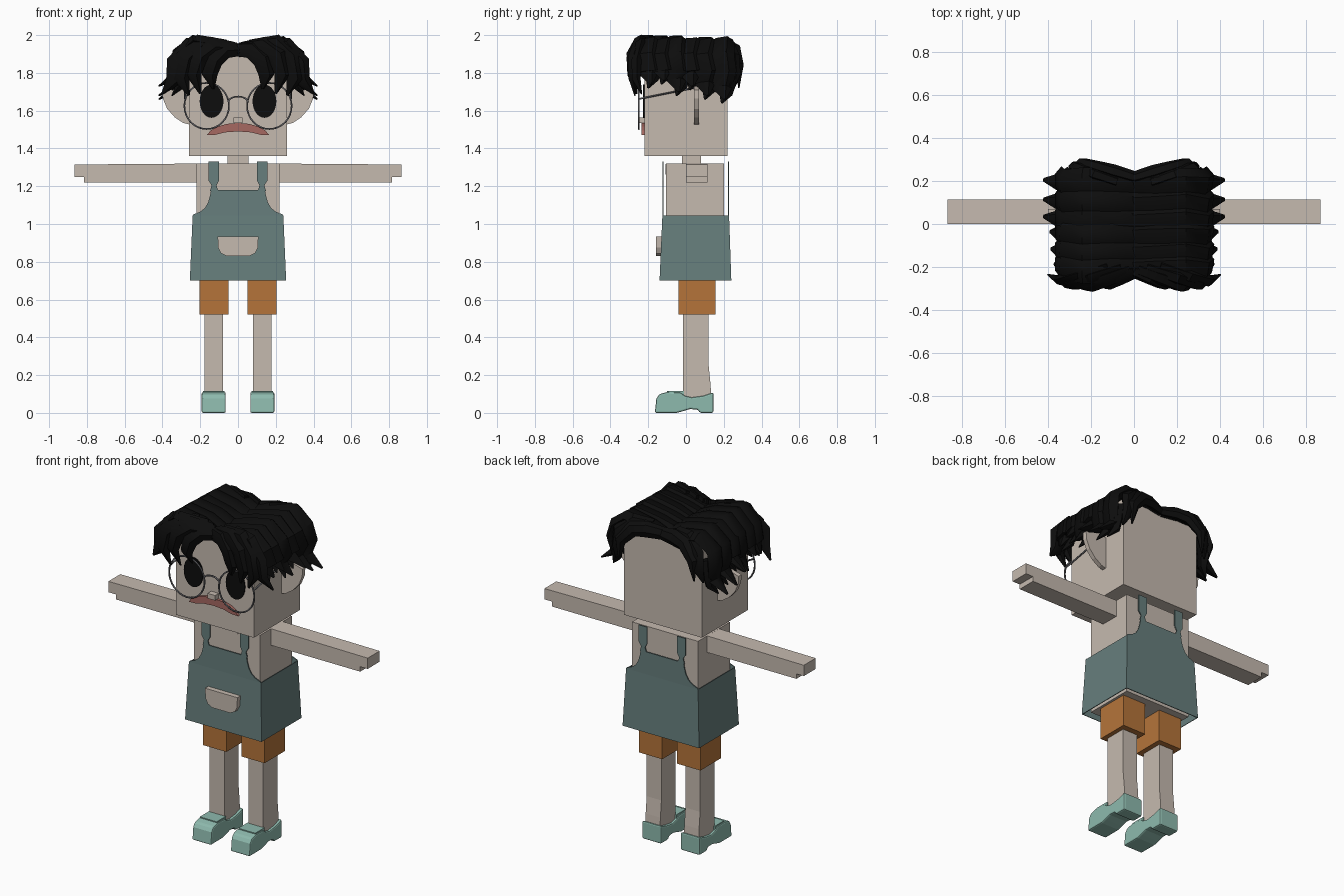
import bpy, bmesh, math, random
from mathutils import Vector

random.seed(4)
cube = bpy.data.objects.get("Cube")
if cube:
    bpy.data.objects.remove(cube, do_unlink=True)


def material(name, r, g, b):
    m = bpy.data.materials.new(name)
    m.use_nodes = True
    m.diffuse_color = (r, g, b, 1)
    bsdf = next(n for n in m.node_tree.nodes if n.type == 'BSDF_PRINCIPLED')
    bsdf.inputs["Base Color"].default_value = (r, g, b, 1)
    return m


SKIN = material("skin", .56, .49, .43)
TEAL = material("apron teal", .135, .21, .205)
ORANGE = material("shorts orange", .46, .175, .042)
MINT = material("shoe mint", .27, .49, .42)
BLACK = material("hair black", .004, .004, .004)
GREY = material("wire grey", .11, .11, .12)
ROSE = material("mouth rose", .38, .14, .12)


def finish(name, bm, mat, smooth=False):
    bmesh.ops.recalc_face_normals(bm, faces=bm.faces)
    me = bpy.data.meshes.new(name)
    bm.to_mesh(me)
    bm.free()
    me.materials.append(mat)
    ob = bpy.data.objects.new(name, me)
    bpy.context.collection.objects.link(ob)
    if smooth:
        bpy.ops.object.select_all(action='DESELECT')
        ob.select_set(True)
        bpy.context.view_layer.objects.active = ob
        bpy.ops.object.shade_smooth_by_angle(angle=math.radians(40))
    return ob


def box(name, x, y, z, mat):
    pts = [(x[0], z[0]), (x[1], z[0]), (x[1], z[1]), (x[0], z[1])]
    return prism(name, pts, 'y', y[0], y[1], mat)


def prism(name, pts, axis, a, b, mat, smooth=False):
    """Extrude an outline: (x, z) along y, or (y, z) along x."""
    bm = bmesh.new()
    rings = []
    for t in (a, b):
        rings.append([bm.verts.new((p, t, q) if axis == 'y' else (t, p, q))
                      for p, q in pts])
    bm.faces.new(rings[0])
    bm.faces.new(rings[1][::-1])
    n = len(pts)
    for i in range(n):
        j = (i + 1) % n
        bm.faces.new((rings[0][i], rings[1][i], rings[1][j], rings[0][j]))
    return finish(name, bm, mat, smooth)


def mirrored(half):
    return half + [(-x, z) for x, z in reversed(half) if abs(x) > 1e-6]


def ellipse(cx, cz, rx, rz, n=32, start=0, sweep=2 * math.pi):
    return [(cx + rx * math.cos(start + sweep * i / n),
             cz + rz * math.sin(start + sweep * i / n)) for i in range(n)]


def wire(name, pts, closed=False, radius=.005):
    cu = bpy.data.curves.new(name, 'CURVE')
    cu.dimensions = '3D'
    cu.bevel_depth = radius
    cu.bevel_resolution = 1
    sp = cu.splines.new('POLY')
    sp.points.add(len(pts) - 1)
    for p, co in zip(sp.points, pts):
        p.co = (*co, 1)
    sp.use_cyclic_u = closed
    cu.materials.append(GREY)
    ob = bpy.data.objects.new(name, cu)
    bpy.context.collection.objects.link(ob)


def lock(bm, path, across, width, thick):
    """Sweep a flattened six-sided strand along a path, tapering to a tip."""
    path = [Vector(p) for p in path]
    last = len(path) - 1
    rings = []
    for i, p in enumerate(path):
        t = (path[min(i + 1, last)] - path[max(i - 1, 0)]).normalized()
        w = Vector(across)
        w = (w - t * w.dot(t)).normalized()
        n = t.cross(w)
        k = .12 if i == last else (.8 if i in (0, last - 1) else 1)
        rings.append([bm.verts.new(p + w * width * k * a + n * thick * k * b)
                      for a, b in ((1, 0), (.4, 1), (-.5, .7),
                                   (-1, 0), (-.4, -.8), (.5, -.8))])
    for r, s in zip(rings, rings[1:]):
        for i in range(6):
            j = (i + 1) % 6
            bm.faces.new((r[i], r[j], s[j], s[i]))
    bm.faces.new(rings[0])
    bm.faces.new(rings[-1][::-1])


# Head, neck and torso
box("head", (-.26, .26), (-.22, .22), (1.36, 1.9), SKIN)
box("neck", (-.055, .055), (-.02, .08), (1.31, 1.37), SKIN)
box("torso", (-.22, .22), (-.105, .2), (.71, 1.32), SKIN)
prism("neckline", ellipse(0, 1.318, .085, .055, 16, math.pi, math.pi) + [(.085, 1.318)],
      'y', -.109, -.104, SKIN)

# Apron: open tapered skirt with a bib and straps at front and back
bm = bmesh.new()
rings = [[bm.verts.new((x, y, z)) for x, y in ((-w, f), (w, f), (w, b), (-w, b))]
         for w, f, b, z in ((.255, -.14, .24, .7), (.24, -.125, .228, 1.045))]
for i in range(4):
    j = (i + 1) % 4
    bm.faces.new((rings[0][i], rings[0][j], rings[1][j], rings[1][i]))
skirt = finish("apron_skirt", bm, TEAL)
shell = skirt.modifiers.new("thickness", 'SOLIDIFY')
shell.thickness = .006
shell.offset = -1

bib = [(.24, 1.04), (.237, 1.05), (.2, 1.065), (.175, 1.085),
       (.158, 1.115), (.148, 1.15), (.143, 1.18)]
strap = [(.1, 1.33), (.156, 1.33), (.156, 1.23), (.14, 1.205), (.148, 1.175),
         (.105, 1.175), (.114, 1.205), (.1, 1.23)]
for side, y in (("front", -.125), ("back", .222)):
    prism(side + "_bib", mirrored(bib), 'y', y, y + .006, TEAL)
    for s, label in ((1, "left"), (-1, "right")):
        prism(f"{side}_strap_{label}", [(s * x, z) for x, z in strap],
              'y', y, y + .006, TEAL)

pocket = [(0, .83), (.06, .83), (.09, .845), (.105, .875), (.108, .935)]
prism("pocket", mirrored(pocket), 'y', -.16, -.125, SKIN)

# Limbs, shoes, ears, eyes and lenses for both sides
shoe = [(-.165, 0), (-.05, 0), (-.02, .008), (.02, .02), (.06, .018), (.075, 0),
        (.145, 0), (.145, .108), (.09, .09), (.03, .082), (-.005, .09),
        (-.03, .108), (-.1, .11), (-.14, .1), (-.157, .075)]
arm = [(.2, 1.22), (.815, 1.22), (.815, 1.25), (.865, 1.25), (.865, 1.315),
       (.2, 1.32)]
ear = [(.25, 1.525), (.29, 1.535), (.335, 1.565), (.375, 1.61), (.398, 1.665),
       (.4, 1.71), (.33, 1.73), (.25, 1.72)]
leg = [(-.015, .06), (.135, .06), (.13, .15), (.12, .25), (.12, .54), (-.015, .54)]
for s, label in ((1, "left"), (-1, "right")):
    prism("arm_" + label, [(s * x, z) for x, z in arm], 'y', 0, .113, SKIN)
    box("shorts_" + label, (s * .05, s * .205), (-.04, .155), (.52, .72), ORANGE)
    prism("leg_" + label, leg, 'x', s * .08, s * .178, SKIN)
    ob = prism("shoe_" + label, shoe, 'x', s * .065, s * .192, MINT)
    bev = ob.modifiers.new("rounding", 'BEVEL')
    bev.width = .008
    bev.segments = 2
    box("shoe_tongue_" + label, (s * .072, s * .185), (-.1, -.01), (.075, .116), MINT)
    prism("ear_" + label, [(s * x, z) for x, z in ear], 'y', .043, .07, SKIN)
    prism("eye_" + label, ellipse(s * .14, 1.65, .063, .088), 'y', -.227, -.219, BLACK)
    wire("lens_rim_" + label, [(x, -.25, z) for x, z in
                               ellipse(s * .166, 1.625, .118, .122)], True)
    wire("temple_" + label, [(s * .28, -.25, 1.662), (s * .28, .05, 1.722)])

# Bridge, nose and mouth
wire("glasses_bridge", [(x, -.25, z) for x, z in
                        ellipse(0, 1.64, .055, .035, 9, .1, math.pi)])
box("nose", (-.025, .025), (-.255, -.215), (1.535, 1.565), SKIN)
mouth = [(0, 1.535), (.06, 1.53), (.11, 1.515), (.145, 1.495), (.165, 1.47),
         (.12, 1.472), (.07, 1.485), (0, 1.49)]
prism("mouth", mirrored(mouth), 'y', -.236, -.215, ROSE)

# Hair: side locks falling from a centre parting, then front and back tufts
bm = bmesh.new()
side_rows = [(-.2, .37, 1.74), (-.13, .385, 1.76), (-.05, .39, 1.7),
             (.02, .42, 1.73), (.1, .42, 1.68), (.19, .42, 1.66)]
front_locks = [
    [(0, -.225, 1.925), (.07, -.25, 1.925), (.13, -.275, 1.87), (.15, -.275, 1.79), (.13, -.25, 1.715)],
    [(.02, -.22, 1.93), (.13, -.255, 1.945), (.21, -.285, 1.89), (.235, -.285, 1.79), (.2, -.26, 1.69)],
    [(.06, -.21, 1.94), (.2, -.25, 1.955), (.28, -.275, 1.88), (.3, -.28, 1.77), (.26, -.27, 1.68)],
    [(.12, -.2, 1.95), (.25, -.24, 1.94), (.33, -.26, 1.85), (.34, -.26, 1.76), (.4, -.235, 1.69)],
]
back_locks = [
    [(0, .22, 1.92), (.09, .245, 1.93), (.17, .265, 1.92), (.24, .285, 1.84), (.25, .28, 1.72)],
    [(.08, .2, 1.94), (.18, .23, 1.95), (.26, .26, 1.88), (.27, .27, 1.79), (.29, .25, 1.71)],
]
for s in (1, -1):
    for y, tip, low in side_rows:
        d = random.uniform(-.012, .012)
        path = [(0, y, 1.905), (.1, y, 1.935 + d), (.235, y - d, 1.962 + d),
                (.32, y + d, 1.895 + d), (.337, y + .01, 1.81),
                (.325, y, low + .06), (tip, y + .015, low)]
        lock(bm, [(s * a, b, c) for a, b, c in path], (0, 1, 0), .068, .036)
        # Small flicked end beneath each lock
        path = [(.29, y + .03, 1.84), (.31, y + .03, low + .08),
                (.31, y + .02, low + .03), (.35, y, low - .02)]
        lock(bm, [(s * a, b, c) for a, b, c in path], (0, 1, 0), .045, .03)
    for path in front_locks:
        lock(bm, [(s * a, b, c) for a, b, c in path], (1, 0, .6 * s), .052, .03)
    for path in back_locks:
        lock(bm, [(s * a, b, c) for a, b, c in path], (1, 0, .6 * s), .045, .03)
finish("hair", bm, BLACK, smooth=True)
